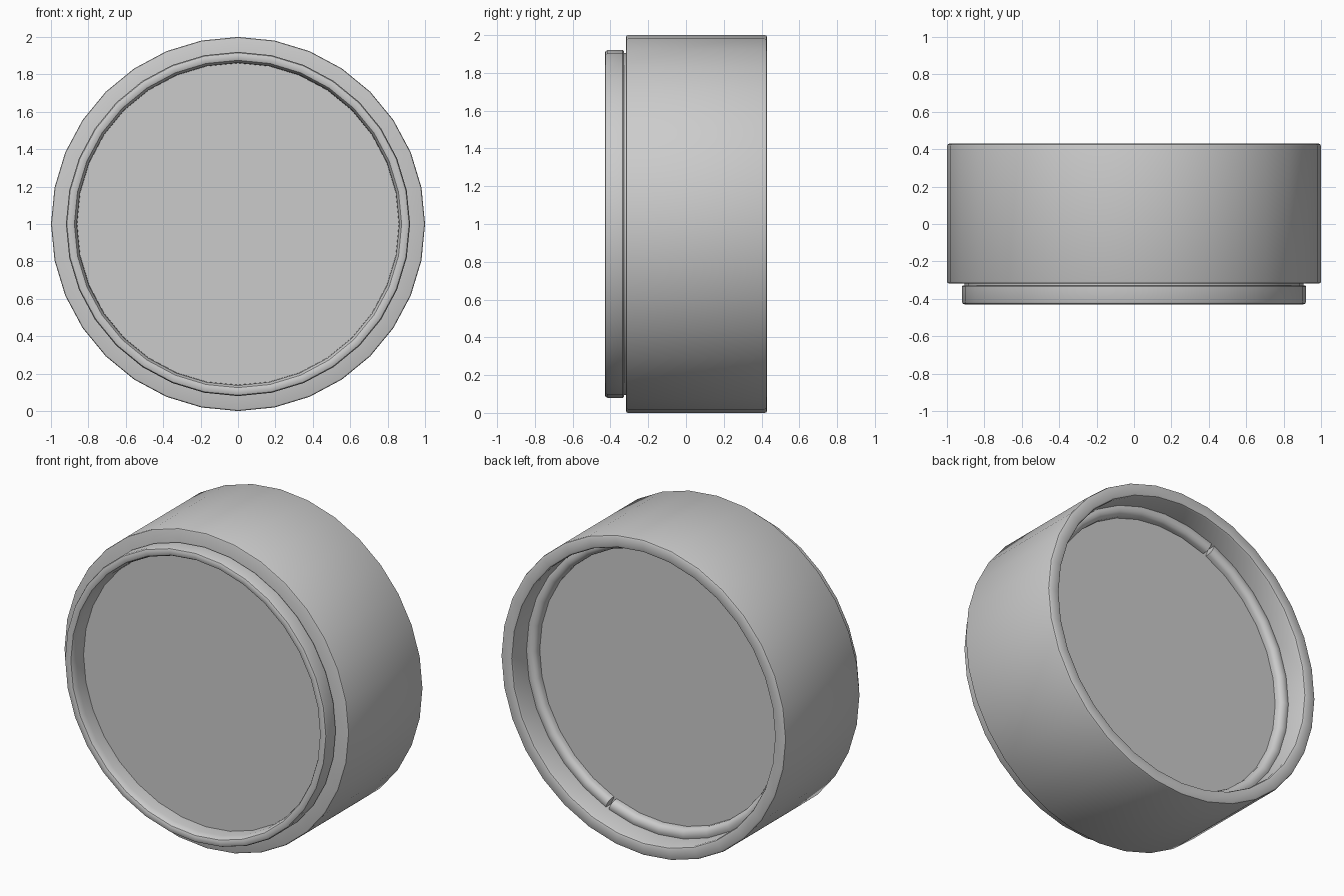
import bpy, bmesh
from math import sin, cos, tau, radians

if "Cube" in bpy.data.objects:
    bpy.data.objects.remove(bpy.data.objects["Cube"])

SIDES = 32


def finish(bm, name):
    bmesh.ops.recalc_face_normals(bm, faces=bm.faces)
    mesh = bpy.data.meshes.new(name)
    bm.to_mesh(mesh)
    bm.free()
    ob = bpy.data.objects.new(name, mesh)
    bpy.context.collection.objects.link(ob)
    bpy.ops.object.select_all(action='DESELECT')
    ob.select_set(True)
    bpy.context.view_layer.objects.active = ob
    bpy.ops.object.shade_smooth_by_angle(angle=radians(35))
    return ob


def sweep(bm, profile, start=0.0, arc=tau, steps=SIDES):
    """Turn a closed (radius, y) profile round the y axis at z = 1."""
    full = abs(arc - tau) < 1e-6
    rings = []
    for i in range(steps if full else steps + 1):
        a = start + arc * i / steps
        rings.append([bm.verts.new((r * sin(a), y, 1 + r * cos(a))) for r, y in profile])
    n = len(profile)
    for i in range(steps):
        p, q = rings[i], rings[(i + 1) % len(rings)]
        for j in range(n):
            k = (j + 1) % n
            bm.faces.new((p[j], p[k], q[k], q[j]))
    if not full:
        bm.faces.new(rings[0])
        bm.faces.new(rings[-1])


def lathe(name, profile):
    bm = bmesh.new()
    sweep(bm, profile)
    return finish(bm, name)


# Main barrel: wide tube with softened rims and an open rear recess
lathe("barrel", [
    (0.86, -0.318), (0.99, -0.318), (0.997, -0.315), (1.0, -0.308),
    (1.0, 0.415), (0.997, 0.425), (0.988, 0.43),
    (0.935, 0.43), (0.925, 0.426), (0.92, 0.415),
    (0.92, 0.235), (0.86, 0.235)])

# Narrower front collar with rounded lip and a thin seam at the barrel
lathe("front_collar", [
    (0.86, -0.318), (0.905, -0.318), (0.905, -0.328), (0.915, -0.328),
    (0.92, -0.335), (0.92, -0.415), (0.915, -0.426), (0.905, -0.43),
    (0.885, -0.43), (0.875, -0.426), (0.868, -0.415), (0.862, -0.39)])

# Rear retaining ring: two half arcs separated by small notches
bm = bmesh.new()
gap = radians(0.7)
for start in (radians(-22.5), radians(157.5)):
    sweep(bm, [(0.92, 0.235), (0.92, 0.285), (0.905, 0.29), (0.885, 0.288),
               (0.868, 0.278), (0.86, 0.262), (0.86, 0.235)],
          start + gap, tau / 2 - 2 * gap, SIDES // 2)
finish(bm, "retaining_ring")

# Thick flat lens disc filling the bore
bm = bmesh.new()
ends = []
for y in (-0.32, 0.238):
    ring = [bm.verts.new((0.865 * sin(tau * i / SIDES), y, 1 + 0.865 * cos(tau * i / SIDES)))
            for i in range(SIDES)]
    bm.faces.new(ring)
    ends.append(ring)
for i in range(SIDES):
    k = (i + 1) % SIDES
    bm.faces.new((ends[0][i], ends[0][k], ends[1][k], ends[1][i]))
finish(bm, "lens_disc")
